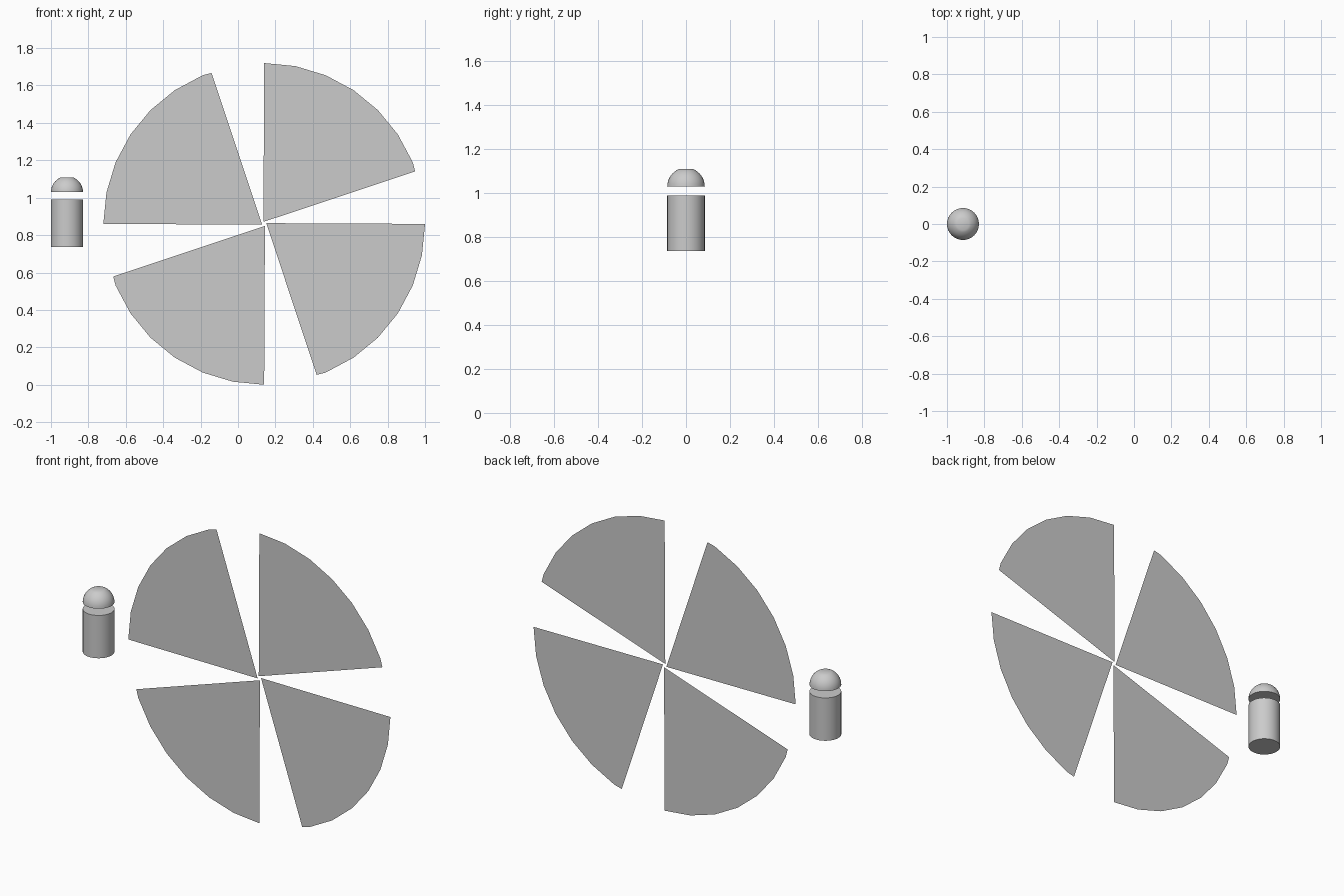
import bpy, bmesh
from math import sin, cos, pi, radians, asin
from mathutils import Matrix, Vector

if "Cube" in bpy.data.objects:
    bpy.data.objects.remove(bpy.data.objects["Cube"])

HUB = Vector((0.14, 0, 0.86))
R = 0.86
PEG_R = 0.0855
PEG_X = -1 + PEG_R


def new_object(name, bm, location):
    mesh = bpy.data.meshes.new(name)
    bm.to_mesh(mesh)
    bm.free()
    ob = bpy.data.objects.new(name, mesh)
    bpy.context.collection.objects.link(ob)
    ob.location = location
    return ob


def lathe(name, profile, location, sides=32):
    """Spin an (r, z) profile into a closed solid with flat end caps."""
    bm = bmesh.new()
    rings = [[bm.verts.new((r * cos(2 * pi * i / sides), r * sin(2 * pi * i / sides), z))
              for i in range(sides)] for r, z in profile]
    for a, b in zip(rings, rings[1:]):
        for i in range(sides):
            j = (i + 1) % sides
            bm.faces.new((a[i], a[j], b[j], b[i]))
    bm.faces.new(rings[0][::-1])
    bm.faces.new(rings[-1])
    ob = new_object(name, bm, location)
    bpy.ops.object.select_all(action='DESELECT')
    bpy.context.view_layer.objects.active = ob
    ob.select_set(True)
    bpy.ops.object.shade_smooth_by_angle(angle=radians(40))
    return ob


# Four paper-thin fan blades, one per quarter turn
for k in range(4):
    bm = bmesh.new()
    outline = [(-0.004, 0.011)]
    outline += [(R * cos(radians(90 - 11.25 * i)), R * sin(radians(90 - 11.25 * i))) for i in range(7)]
    outline.append((0.807, 0.281))
    bm.faces.new([bm.verts.new((x, 0, z)) for x, z in reversed(outline)])
    bmesh.ops.rotate(bm, verts=bm.verts, matrix=Matrix.Rotation(-k * pi / 2, 3, 'Y'))
    new_object(f"fan_blade_{k + 1}", bm, HUB)

# Round peg body
lathe("peg_body", [(PEG_R, 0), (PEG_R, 0.254)], (PEG_X, 0, 0.736))

# Domed cap floating just above the body, with a small flat crown
top = asin(0.079 / PEG_R)
dome = [(PEG_R * cos(top * i / 8), PEG_R * sin(top * i / 8)) for i in range(9)]
lathe("peg_cap", dome, (PEG_X, 0, 1.03))
